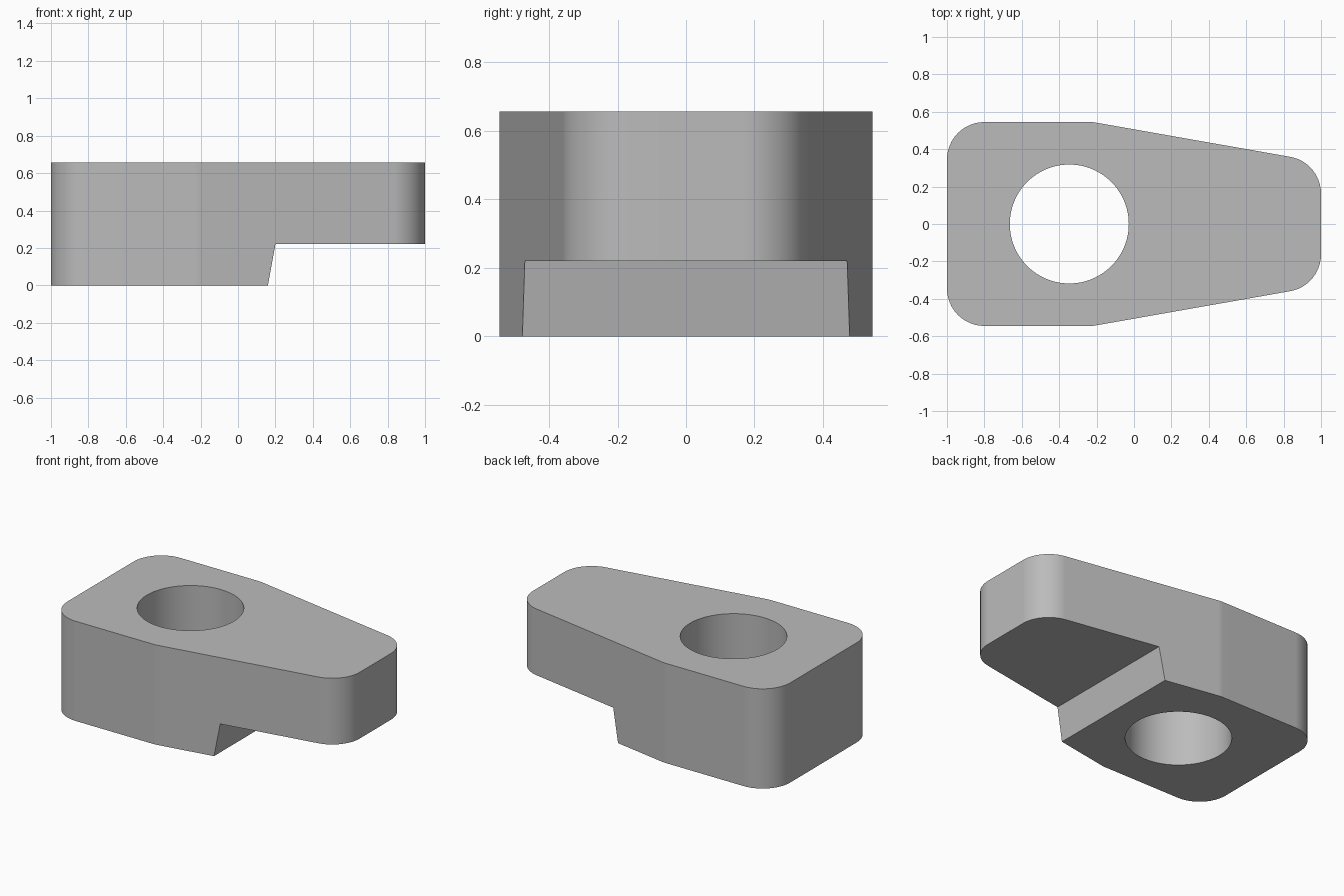
import bpy, bmesh, math
from mathutils import Vector

default = bpy.data.objects.get("Cube")
if default:
    bpy.data.objects.remove(default, do_unlink=True)

HEIGHT = 0.656
grey = bpy.data.materials.new("plain grey")
grey.use_nodes = True
colour = (0.5, 0.5, 0.5, 1)
grey.diffuse_color = colour
grey.node_tree.nodes["Principled BSDF"].inputs["Base Color"].default_value = colour


def rounded(corners, radius, steps=12):
    """Replace each corner of a closed 2D outline by a tangent arc."""
    points = []
    for i, c in enumerate(corners):
        p = Vector(c)
        a = (Vector(corners[i - 1]) - p).normalized()
        b = (Vector(corners[(i + 1) % len(corners)]) - p).normalized()
        half = a.angle(b) / 2
        centre = p + (a + b).normalized() * radius / math.sin(half)
        start = p + a * radius / math.tan(half) - centre
        end = p + b * radius / math.tan(half) - centre
        turn = math.pi - 2 * half
        for k in range(steps + 1):
            t = k / steps
            points.append(centre + (start * math.sin((1 - t) * turn)
                                    + end * math.sin(t * turn)) / math.sin(turn))
    return points


def prism(name, base, direction):
    """Extrude a closed 3D outline along a direction."""
    bm = bmesh.new()
    face = bm.faces.new([bm.verts.new(p) for p in base])
    new = bmesh.ops.extrude_face_region(bm, geom=[face])["geom"]
    bmesh.ops.translate(bm, vec=direction,
                        verts=[v for v in new if isinstance(v, bmesh.types.BMVert)])
    bmesh.ops.recalc_face_normals(bm, faces=bm.faces)
    mesh = bpy.data.meshes.new(name)
    bm.to_mesh(mesh)
    bm.free()
    mesh.materials.append(grey)
    obj = bpy.data.objects.new(name, mesh)
    bpy.context.collection.objects.link(obj)
    return obj


# Tapered body with rounded corners
half_outline = [(1, 0.33), (-0.22, 0.545), (-1, 0.545)]
corners = half_outline + [(x, -y) for x, y in reversed(half_outline)]
body = prism("clamp_body", [(p.x, p.y, 0) for p in rounded(corners, 0.2)],
             (0, 0, HEIGHT))

# Through hole
ring = [math.tau * i / 96 for i in range(96)]
hole = prism("hole_cutter", [(-0.346 + 0.318 * math.cos(a), 0.318 * math.sin(a), -0.1)
                             for a in ring], (0, 0, HEIGHT + 0.2))

# Undercut below the nose, with a slanted shoulder
slope = 0.04 / 0.22
notch = prism("undercut_cutter", [(0.16 - 0.1 * slope, -1, -0.1), (1.2, -1, -0.1),
                                  (1.2, -1, 0.22), (0.2, -1, 0.22)], (0, 2, 0))

bpy.ops.object.select_all(action="DESELECT")
body.select_set(True)
bpy.context.view_layer.objects.active = body
for cutter in (hole, notch):
    cutter.hide_render = True
    cut = body.modifiers.new(cutter.name, "BOOLEAN")
    cut.operation = "DIFFERENCE"
    cut.solver = "EXACT"
    cut.object = cutter
    bpy.ops.object.modifier_apply(modifier=cut.name)
    bpy.data.objects.remove(cutter, do_unlink=True)

# Smooth arcs, crisp rims and flat sides
bpy.ops.object.shade_smooth_by_angle(angle=math.radians(30))
weighted = body.modifiers.new("flat sides", "WEIGHTED_NORMAL")
weighted.keep_sharp = True
